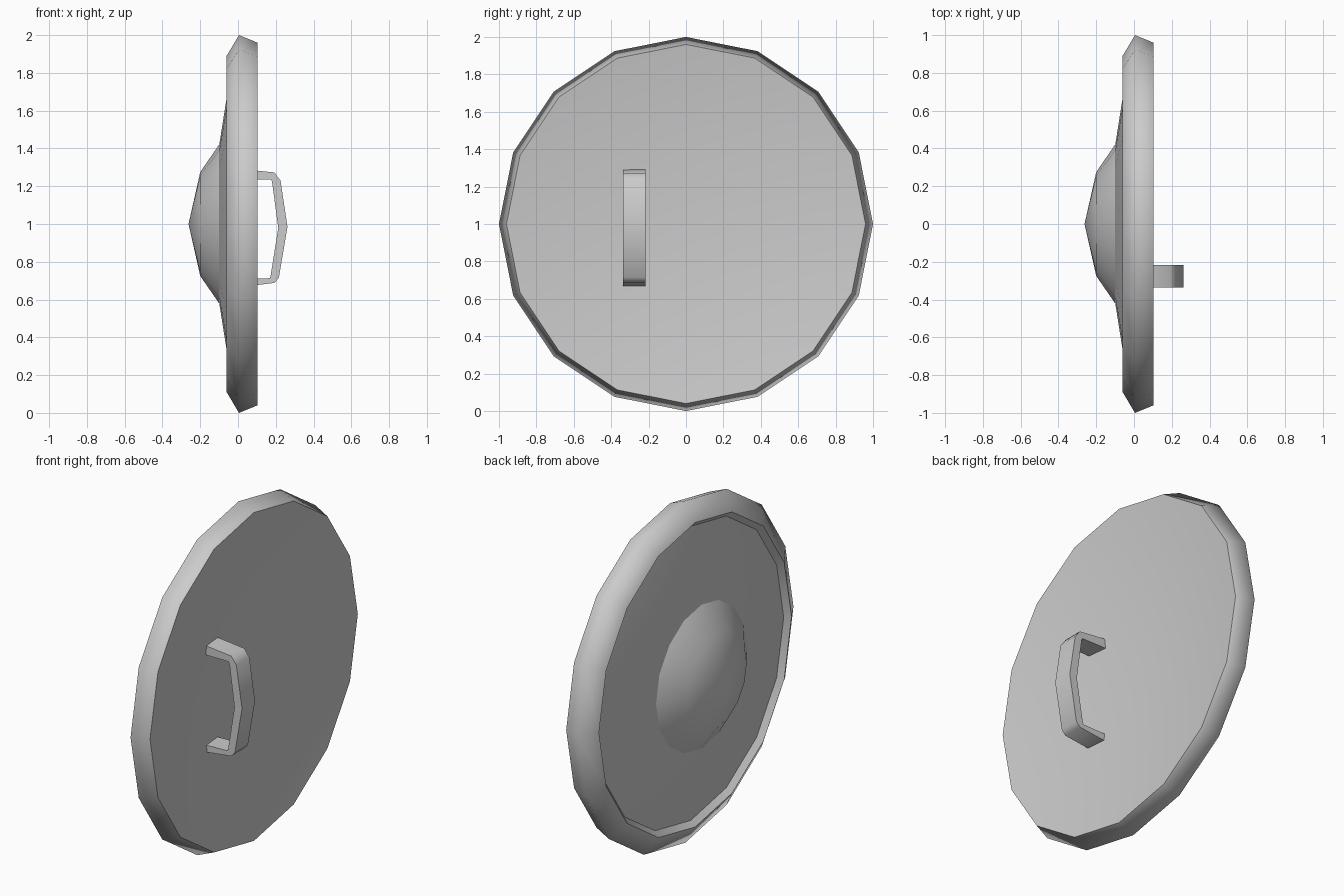
import bpy, bmesh, math

if "Cube" in bpy.data.objects:
    bpy.data.objects.remove(bpy.data.objects["Cube"])

SIDES = 16


def finish(name, bm, angle):
    bmesh.ops.recalc_face_normals(bm, faces=bm.faces)
    me = bpy.data.meshes.new(name)
    bm.to_mesh(me)
    bm.free()
    ob = bpy.data.objects.new(name, me)
    bpy.context.collection.objects.link(ob)
    bpy.ops.object.select_all(action='DESELECT')
    ob.select_set(True)
    bpy.context.view_layer.objects.active = ob
    bpy.ops.object.shade_smooth_by_angle(angle=math.radians(angle))
    return ob


def lathe(name, profile, angle=35):
    """Turn (x, radius) points around the x axis through z = 1."""
    bm = bmesh.new()
    rings = []
    for x, r in profile:
        n = SIDES if r > 0 else 1
        rings.append([bm.verts.new((x, r * math.sin(2 * math.pi * i / SIDES),
                                    1 + r * math.cos(2 * math.pi * i / SIDES)))
                      for i in range(n)])
    for a, b in zip(rings, rings[1:]):
        for i in range(SIDES):
            j = (i + 1) % SIDES
            if len(a) == 1:
                bm.faces.new((a[0], b[i], b[j]))
            elif len(b) == 1:
                bm.faces.new((a[i], b[0], a[j]))
            else:
                bm.faces.new((a[i], b[i], b[j], a[j]))
    return finish(name, bm, angle)


# Shield disc: dished back, small step inside the rim, shallow cone front
lathe("shield_disc", [(-0.03, 0), (0.103, 0.96), (-0.06, 0.89),
                      (-0.03, 0.86), (-0.165, 0)])

# Rim: smooth band around the disc
lathe("rim", [(0.103, 0.96), (0.005, 1.0), (-0.06, 0.89)], 180)

# Boss: smooth dome in the middle of the front
lathe("boss", [(-0.10, 0.42), (-0.20, 0.275), (-0.262, 0)], 60)

# Grip: bent strap, as pairs of outer and inner (x, z) points
outer = [(0.01, 1.292), (0.192, 1.273), (0.225, 1.23), (0.262, 0.985),
         (0.216, 0.714), (0.192, 0.688), (0.01, 0.666)]
inner = [(0.01, 1.236), (0.174, 1.236), (0.180, 1.225), (0.213, 0.98),
         (0.172, 0.722), (0.167, 0.713), (0.01, 0.709)]
bm = bmesh.new()
sections = []
for (ox, oz), (ix, iz) in zip(outer, inner):
    sections.append([bm.verts.new(p) for p in (
        (ox, -0.337, oz), (ox, -0.217, oz), (ix, -0.217, iz), (ix, -0.337, iz))])
for a, b in zip(sections, sections[1:]):
    for i in range(4):
        j = (i + 1) % 4
        bm.faces.new((a[i], a[j], b[j], b[i]))
bm.faces.new(sections[0])
bm.faces.new(sections[-1])
finish("grip", bm, 50)
